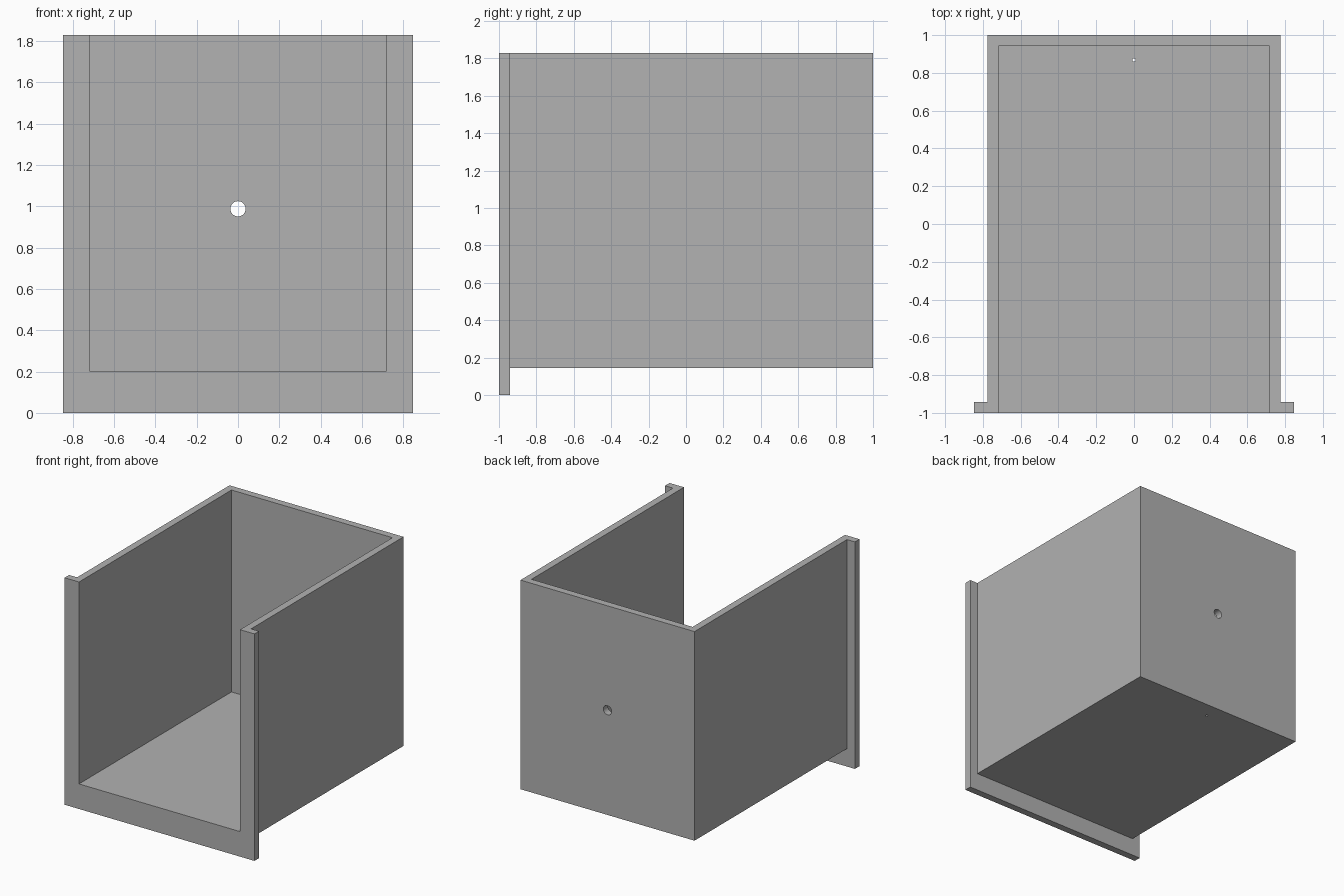
import bpy
import math

if "Cube" in bpy.data.objects:
    bpy.data.objects.remove(bpy.data.objects["Cube"], do_unlink=True)

# Main sizes
WALL = 0.058
TOP = 1.83
BODY_X, BODY_Z = 0.776, 0.144
FLANGE_X = 0.847

grey = bpy.data.materials.new("plain_grey")
grey.use_nodes = True
colour = (0.445, 0.445, 0.445, 1)
grey.diffuse_color = colour
grey.node_tree.nodes["Principled BSDF"].inputs["Base Color"].default_value = colour


def box(name, half_x, y0, y1, z0, z1):
    bpy.ops.mesh.primitive_cube_add(size=1, location=(0, (y0 + y1) / 2, (z0 + z1) / 2))
    ob = bpy.context.object
    ob.name = name
    ob.scale = (2 * half_x, y1 - y0, z1 - z0)
    bpy.ops.object.transform_apply(location=True, rotation=True, scale=True)
    return ob


def drill(name, radius, location, tilt=0):
    bpy.ops.mesh.primitive_cylinder_add(vertices=32, radius=radius, depth=0.2,
                                        location=location, rotation=(tilt, 0, 0))
    ob = bpy.context.object
    ob.name = name
    return ob


def combine(target, tool, operation):
    tool.hide_render = True
    mod = target.modifiers.new(tool.name, "BOOLEAN")
    mod.operation = operation
    mod.solver = "EXACT"
    mod.object = tool
    bpy.context.view_layer.objects.active = target
    bpy.ops.object.modifier_apply(modifier=mod.name)
    bpy.data.objects.remove(tool, do_unlink=True)


# Box body with a wider flange round its open front
holder = box("open_box", BODY_X, -1 + WALL / 2, 1, BODY_Z, TOP)
combine(holder, box("flange", FLANGE_X, -1, -1 + WALL, 0, TOP), "UNION")

# Cavity open at the front and top
combine(holder, box("cavity", BODY_X - WALL, -1.2, 1 - WALL, BODY_Z + WALL, TOP + 0.2),
        "DIFFERENCE")

# Round hole in the back wall and a pinhole in the floor
combine(holder, drill("back_hole", 0.037, (0, 1 - WALL / 2, 0.988), math.pi / 2), "DIFFERENCE")
combine(holder, drill("floor_hole", 0.009, (0, 0.868, BODY_Z + WALL / 2)), "DIFFERENCE")

holder.data.materials.clear()
holder.data.materials.append(grey)
for face in holder.data.polygons:
    face.material_index = 0
bpy.ops.object.select_all(action="DESELECT")
holder.select_set(True)
bpy.context.view_layer.objects.active = holder
bpy.ops.object.shade_smooth_by_angle(angle=math.radians(30))
